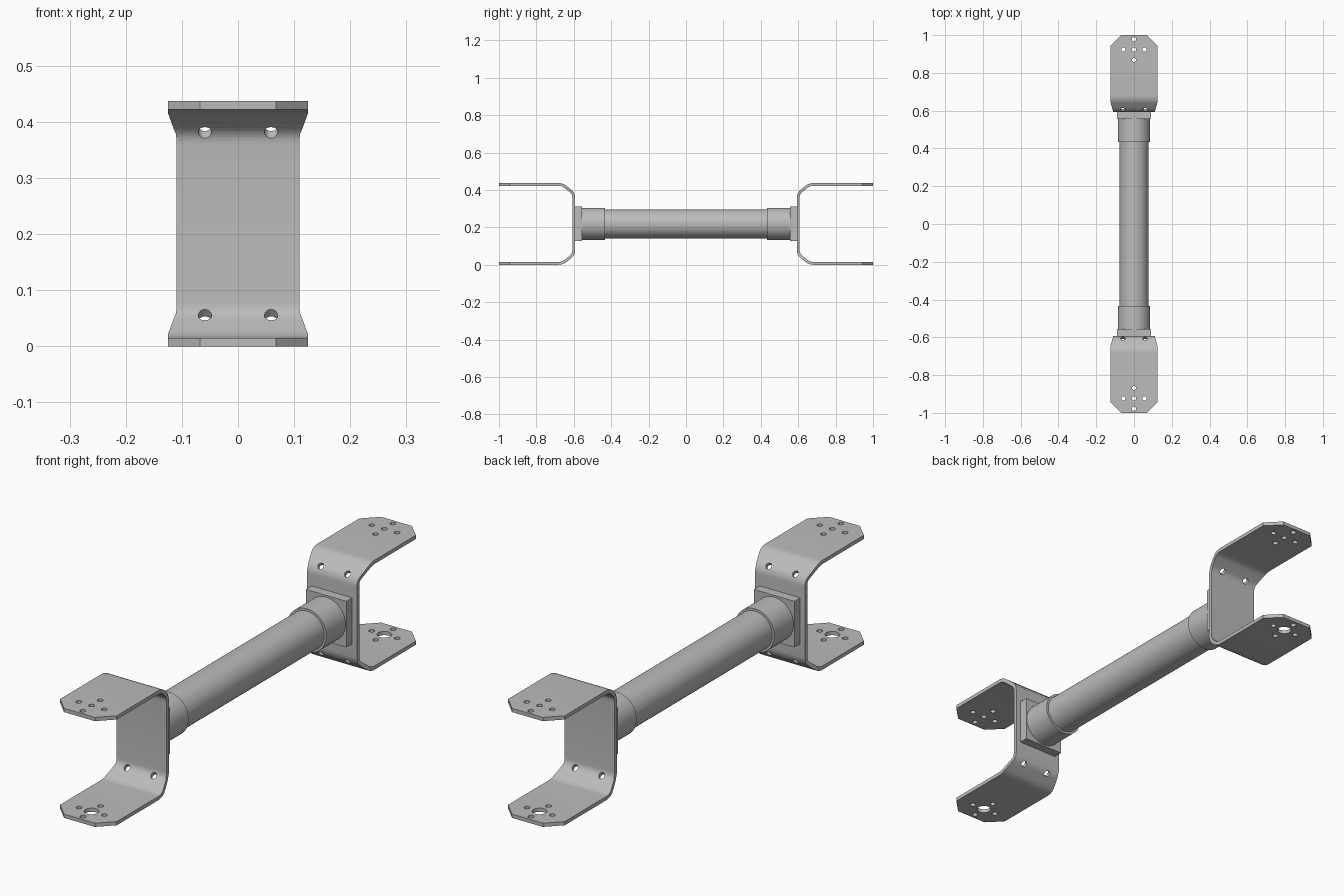
import bpy, bmesh, math
from mathutils import Vector, Matrix

if "Cube" in bpy.data.objects:
    bpy.data.objects.remove(bpy.data.objects["Cube"], do_unlink=True)

MID = 0.2185      # height of the shaft axis
THICK = 0.015     # sheet thickness
HALF = MID - THICK / 2

steel = bpy.data.materials.new("steel grey")
steel.use_nodes = True
GREY = (0.5, 0.5, 0.5, 1)
steel.diffuse_color = GREY
steel.node_tree.nodes["Principled BSDF"].inputs["Base Color"].default_value = GREY


def make_object(name, bm):
    bmesh.ops.recalc_face_normals(bm, faces=bm.faces)
    mesh = bpy.data.meshes.new(name)
    bm.to_mesh(mesh)
    bm.free()
    mesh.materials.append(steel)
    obj = bpy.data.objects.new(name, mesh)
    bpy.context.collection.objects.link(obj)
    return obj


def activate(obj):
    bpy.ops.object.select_all(action="DESELECT")
    obj.select_set(True)
    bpy.context.view_layer.objects.active = obj


def smooth(obj):
    activate(obj)
    bpy.ops.object.shade_smooth_by_angle(angle=math.radians(30))


def add_cylinder(bm, centre, axis, radius, depth, sides):
    turn = Vector((0, 0, 1)).rotation_difference(Vector(axis)).to_matrix().to_4x4()
    bmesh.ops.create_cone(bm, cap_ends=True, segments=sides, radius1=radius,
                          radius2=radius, depth=depth,
                          matrix=Matrix.Translation(centre) @ turn)


def rounded(before, corner, after, radius=0.022, steps=5):
    """Points of a soft bend replacing a corner."""
    a = corner + (before - corner).normalized() * radius
    b = corner + (after - corner).normalized() * radius
    return [a.lerp(corner, i / steps).lerp(corner.lerp(b, i / steps), i / steps)
            for i in range(steps + 1)]


# Bent sheet fork: centre line in (y, height from axis), top half then mirrored
tip, shoulder = Vector((1, HALF)), Vector((0.66, HALF))
elbow, web = Vector((0.6, 0.162)), Vector((0.6, 0))
half_path = [tip, Vector((0.943, HALF))]
half_path += rounded(tip, shoulder, elbow) + rounded(shoulder, elbow, web)
path = half_path + [Vector((p.x, -p.y)) for p in reversed(half_path)]

bm = bmesh.new()
rows = []
for p in path:
    blend = min(max((abs(p.y) - 0.162) / 0.042, 0), 1)
    w = 0.068 if p.x > 0.99 else 0.11 + 0.015 * blend
    rows.append([bm.verts.new((s * w, p.x, MID + p.y)) for s in (-1, 1)])
for a, b in zip(rows, rows[1:]):
    bm.faces.new((a[0], a[1], b[1], b[0]))
fork = make_object("back_fork", bm)
solid = fork.modifiers.new("sheet", "SOLIDIFY")
solid.thickness = THICK
solid.offset = 0
solid.use_even_offset = True

# Drilled holes: a cross of five in each flange, two in each sloped bend
bm = bmesh.new()
for side in (1, -1):
    z = MID + side * HALF
    for dx, dy in ((0, 0), (0.056, 0), (-0.056, 0), (0, 0.055), (0, -0.055)):
        big = side < 0 and dx == dy == 0
        add_cylinder(bm, (dx, 0.923 + dy, z), (0, 0, 1), 0.027 if big else 0.011, 0.1, 24)
    for x in (-0.059, 0.059):
        add_cylinder(bm, (x, 0.611, MID + side * 0.169), (0, -0.65, side * 0.76),
                     0.012, 0.08, 24)
drills = make_object("drill_cutter", bm)
drills.hide_render = True
cut = fork.modifiers.new("holes", "BOOLEAN")
cut.operation = "DIFFERENCE"
cut.solver = "EXACT"
cut.object = drills
activate(fork)
for name in ("sheet", "holes"):
    bpy.ops.object.modifier_apply(modifier=name)
bpy.data.objects.remove(drills, do_unlink=True)
smooth(fork)

front = fork.copy()
front.data = fork.data.copy()
front.name = "front_fork"
front.rotation_euler.z = math.pi
bpy.context.collection.objects.link(front)

# Shaft tube
bm = bmesh.new()
add_cylinder(bm, (0, 0, MID), (0, 1, 0), 0.077, 1.0, 64)
smooth(make_object("shaft_tube", bm))

# Collars and square mounting pads at both ends
for label, end in (("back", 1), ("front", -1)):
    bm = bmesh.new()
    add_cylinder(bm, (0, end * 0.4965, MID), (0, 1, 0), 0.086, 0.125, 64)
    smooth(make_object(label + "_collar", bm))

    bm = bmesh.new()
    bmesh.ops.create_cube(bm, size=1, matrix=Matrix.Translation((0, end * 0.575, MID + 0.001))
                          @ Matrix.Diagonal((0.178, 0.038, 0.184, 1)))
    make_object(label + "_pad", bm)
